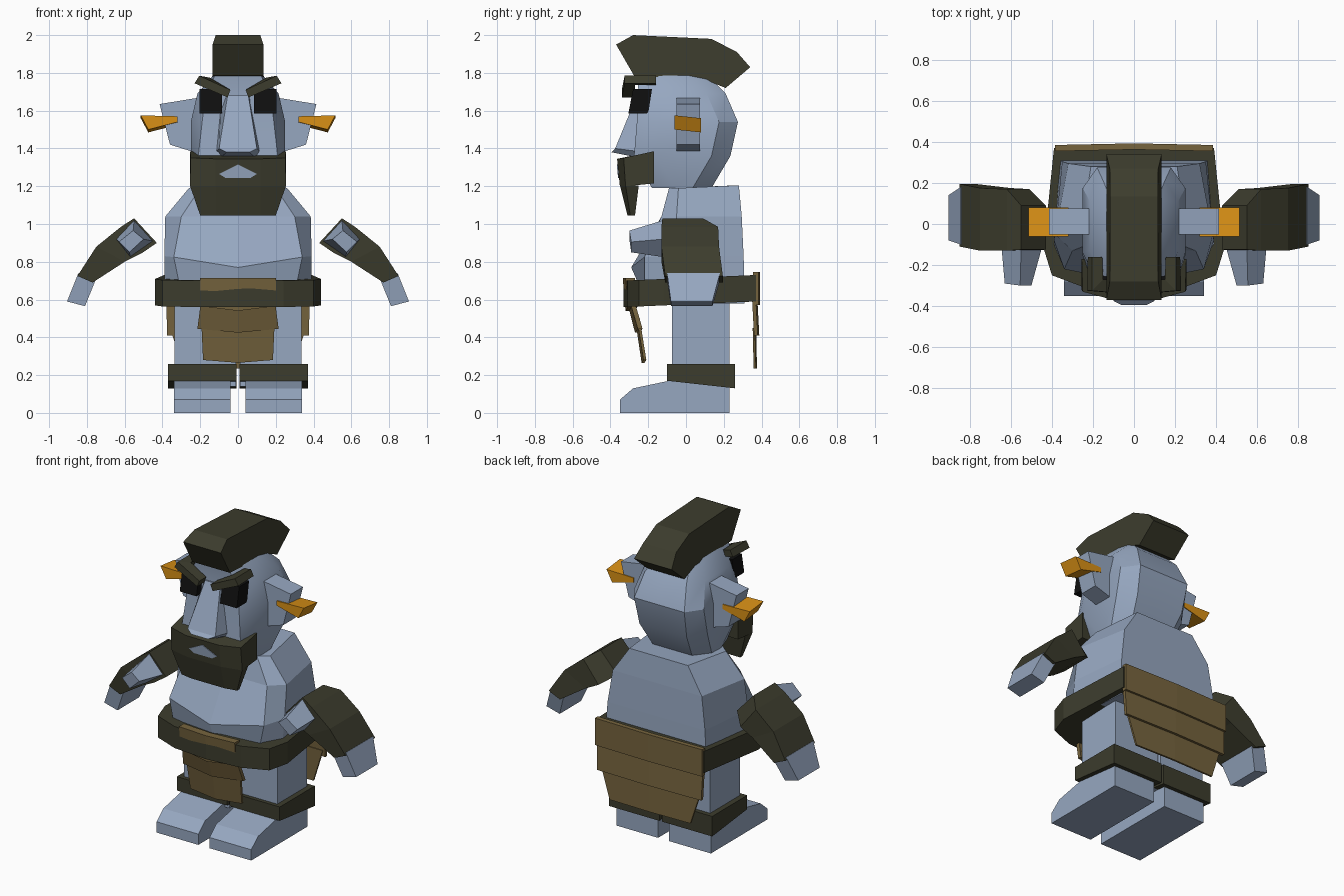
import bpy, bmesh

if "Cube" in bpy.data.objects:
    bpy.data.objects.remove(bpy.data.objects["Cube"])

def mat(name, r, g, b):
    m = bpy.data.materials.new(name)
    m.diffuse_color = (r, g, b, 1)
    m.use_nodes = True
    m.node_tree.nodes["Principled BSDF"].inputs["Base Color"].default_value = m.diffuse_color
    return m

SKIN = mat("blue_grey_skin", .305, .386, .527)
DARK = mat("dark_olive", .045, .045, .026)
TAN = mat("tan_leather", .181, .127, .048)
GOLD = mat("gold", .69, .28, .008)
BLACK = mat("black", .005, .005, .005)

def loft(name, rings, m):
    """Solid skinned through rings of equal point count, capped at both ends."""
    bm = bmesh.new()
    vs = [[bm.verts.new(p) for p in r] for r in rings]
    n = len(rings[0])
    for a, b in zip(vs, vs[1:]):
        for i in range(n):
            j = (i + 1) % n
            bm.faces.new((a[i], a[j], b[j], b[i]))
    bm.faces.new(vs[0])
    bm.faces.new(vs[-1])
    bmesh.ops.recalc_face_normals(bm, faces=bm.faces)
    me = bpy.data.meshes.new(name)
    bm.to_mesh(me)
    bm.free()
    me.materials.append(m)
    ob = bpy.data.objects.new(name, me)
    bpy.context.collection.objects.link(ob)
    return ob

def pair(name, rings, m):
    """The same solid on both sides of x = 0."""
    for side, s in (("left", 1), ("right", -1)):
        loft(f"{side}_{name}", [[(s * x, y, z) for x, y, z in r] for r in rings], m)

def sym(half, z=None):
    """Ring mirrored across x = 0 from its right half, front to back."""
    h = [p if len(p) == 3 else (*p, z) for p in half]
    return h + [(-x, y, zz) for x, y, zz in reversed(h) if x > 0]

def side_profile(x, pts):
    return [(x, y, z) for y, z in pts]

def rect(x0, x1, y0, y1, z):
    return [(x0, y0, z), (x1, y0, z), (x1, y1, z), (x0, y1, z)]

# Torso with belly ridge
loft("torso", [
    sym([(0, -.25), (.30, -.22), (.385, -.1), (.36, .31)], .58),
    sym([(0, -.25), (.31, -.22), (.39, -.1), (.36, .31)], .68),
    sym([(0, -.29, .77), (.34, -.22, .825), (.39, -.08, .83), (.35, .305, .83)]),
    sym([(0, -.13), (.30, -.13), (.385, -.05), (.32, .295)], 1.04),
    sym([(0, -.09, 1.19), (.20, -.09, 1.19), (.26, -.04, 1.19), (.21, .28, 1.205)])], SKIN)

# Belt
belt = [(0, -.33), (.24, -.31), (.40, -.25), (.44, -.12), (.39, .37)]
loft("belt", [sym([(x, y, z + .03 * (y + .33) / .7) for x, y in belt]) for z in (.56, .70)], DARK)

# Legs, cuffs and feet
pair("leg", [rect(.01, .335, -.075, .23, z) for z in (.14, .62)], SKIN)
pair("cuff", [[(x, -.10, .17), (x, -.10, .26), (x, .26, .26), (x, .26, .13)]
              for x in (.008, .37)], DARK)
foot = [(-.35, 0), (-.35, .07), (-.28, .13), (-.09, .17), (.23, .17), (.23, 0)]
pair("foot", [side_profile(x, foot) for x in (.04, .34)], SKIN)

# Layered apron plates, front and back
def apron_tier(name, top, bottom, thick, bow, sag):
    rings = []
    for w, y, z in (top, bottom):
        sg = sag if z == bottom[2] else 0
        rings.append([(-w, y, z), (0, y + bow, z - sg), (w, y, z),
                      (w, y + thick, z), (0, y + bow + thick, z - sg), (-w, y + thick, z)])
    loft(name, rings, TAN)

apron_tier("front_apron_top", (.20, -.32, .715), (.20, -.305, .565), .05, -.015, .025)
apron_tier("front_apron_middle", (.195, -.30, .60), (.215, -.255, .445), .025, -.015, .02)
apron_tier("front_apron_bottom", (.195, -.26, .50), (.185, -.225, .28), .015, -.01, .015)
apron_tier("back_apron_top", (.385, .385, .745), (.385, .385, .57), -.03, .008, 0)
apron_tier("back_apron_middle", (.38, .37, .60), (.375, .38, .41), -.02, .008, 0)
apron_tier("back_apron_bottom", (.36, .365, .45), (.29, .37, .235), -.012, .006, 0)

# Sleeves, hands and forward stubs
def sleeve_ring(a, b, y0, y1):
    return [(a[0], y0, a[1]), (a[0], y1, a[1]), (b[0], y1, b[1]), (b[0], y0, b[1])]

pair("sleeve", [
    sleeve_ring((.55, 1.03), (.43, .90), -.125, .09),
    sleeve_ring((.62, .985), (.51, .845), -.13, .17),
    sleeve_ring((.75, .88), (.60, .80), -.13, .175),
    sleeve_ring((.85, .725), (.77, .69), -.11, .195)], DARK)
pair("hand", [
    sleeve_ring((.845, .74), (.755, .70), -.10, .18),
    sleeve_ring((.905, .59), (.81, .565), -.08, .14)], SKIN)
pair("thumb", [
    [(.45, -.12, .91), (.55, -.12, 1.02), (.645, -.12, .92), (.57, -.12, .825)],
    [(.50, -.30, .92), (.555, -.30, .965), (.63, -.29, .905), (.575, -.29, .85)]], SKIN)

# Head with a rounded back
def head_ring(z, front_w, w, back_w, yf, yb):
    return sym([(0, yf), (front_w, yf), (w, yf + .12), (w, yb - .10), (back_w, yb), (0, yb)], z)

head = loft("head", [
    head_ring(1.19, .17, .21, .14, -.18, .135),
    head_ring(1.36, .21, .25, .17, -.275, .235),
    head_ring(1.54, .19, .25, .18, -.26, .275),
    head_ring(1.69, .17, .215, .15, -.25, .21),
    head_ring(1.79, .12, .13, .11, -.26, .11)], SKIN)
bpy.context.view_layer.objects.active = head
head.select_set(True)
bpy.ops.object.shade_smooth_by_angle(angle=.5)
head.select_set(False)

# Nose
loft("nose", [
    sym([(.055, -.26), (.09, -.20)], 1.68),
    sym([(.10, -.375, 1.40), (.12, -.22, 1.38)]),
    sym([(.06, -.395, 1.38), (.10, -.22, 1.345)])], SKIN)

# Ears and earrings
pair("ear", [[(.20, y, 1.67), (.415, y, 1.635), (.36, y, 1.42), (.20, y, 1.37)]
             for y in (-.05, .075)], SKIN)
pair("earring", [[(.32, y, 1.57 - d), (.515, y, 1.575 - d), (.475, y, 1.50 - d), (.32, y, 1.54 - d)]
                 for y, d in ((-.06, 0), (.08, .015))], GOLD)

# Eyes and wrapped eyebrows
pair("eye", [rect(.085, .205, -.305, -.20, 1.585), rect(.085, .205, -.28, -.18, 1.715)], BLACK)
pair("eyebrow", [
    [(.04, -.34, 1.71), (.055, -.34, 1.67), (.055, -.27, 1.67), (.04, -.27, 1.71)],
    [(.205, -.325, 1.785), (.23, -.325, 1.745), (.17, -.27, 1.735), (.15, -.27, 1.775)],
    [(.205, -.16, 1.785), (.225, -.16, 1.745), (.17, -.16, 1.735), (.155, -.16, 1.775)]], DARK)

# Beard, in a jaw band and a chin wedge, with the mouth on the band
loft("jaw_beard", [
    sym([(.12, -.35, 1.20), (.255, -.32, 1.20), (.255, -.17, 1.215)]),
    sym([(.12, -.365, 1.345), (.25, -.33, 1.35), (.255, -.17, 1.385)])], DARK)
loft("chin_beard", [
    sym([(.12, -.35), (.255, -.32), (.25, -.25)], 1.205),
    sym([(.12, -.31), (.20, -.295), (.20, -.27)], 1.045)], DARK)
mouth = [(-.10, 1.265), (0, 1.315), (.10, 1.265), (.065, 1.243), (-.065, 1.243)]
loft("mouth", [[(x, -.35 - .1 * (z - 1.2) - d, z) for x, z in mouth]
               for d in (-.003, .005)], SKIN)

# Crest of hair
crest = [(-.37, 1.95), (-.28, 2.0), (.135, 1.98), (.27, 1.91), (.34, 1.83),
         (.21, 1.72), (.10, 1.765), (-.275, 1.785)]
top = (1, 2, 3)
loft("hair_crest", [[(s * (.118 if i in top else .135), y, z) for i, (y, z) in enumerate(crest)]
                    for s in (-1, 1)], DARK)
